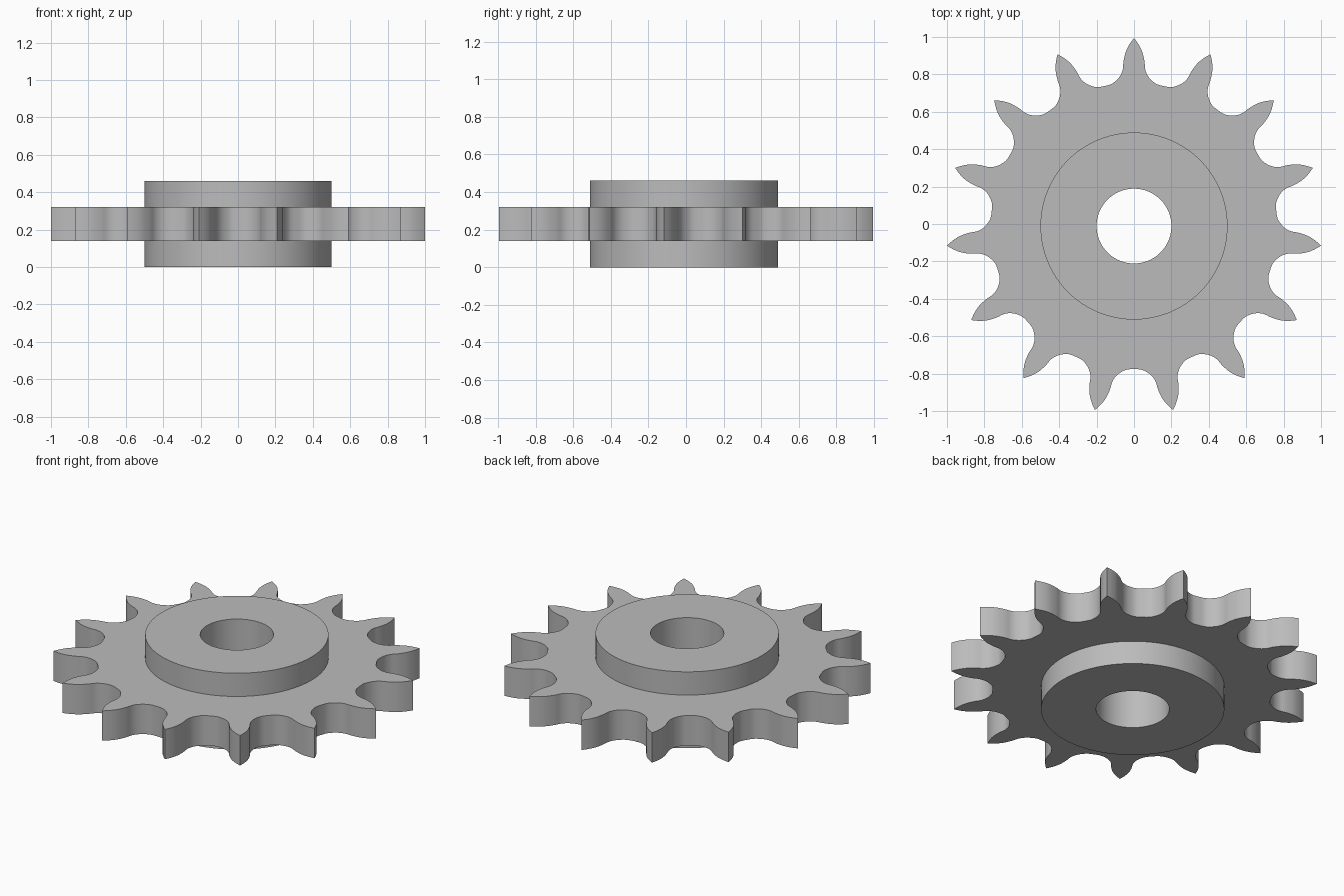
import bpy, bmesh
from math import radians, sin, cos, pi

cube = bpy.data.objects.get("Cube")
if cube:
    bpy.data.objects.remove(cube)

TEETH = 15
CENTRE_Y = -0.011
BORE, HUB = 0.2, 0.5
PLATE_LOW, PLATE_TOP, HEIGHT = 0.14, 0.32, 0.46
STEPS = 4

# Half a tooth, tip to valley: (degrees from the tooth axis, radius)
FLANK = [(0, 1.0055), (1.5, 0.970), (2.75, 0.931), (3.65, 0.882), (4.05, 0.842),
         (5.0, 0.812), (6.6, 0.788), (9.0, 0.769), (12.0, 0.765)]


def smooth_flank(points):
    """Catmull-Rom curve, sharp at the tip and mirrored at the valley."""
    tip, valley = points[0], points[-1]
    before = tuple(2 * a - b for a, b in zip(tip, points[1]))
    after = (2 * valley[0] - points[-2][0], points[-2][1])
    p = [before] + points + [after]
    out = []
    for i in range(1, len(p) - 2):
        for s in range(STEPS):
            t = s / STEPS
            out.append(tuple(
                b + 0.5 * t * (c - a + t * (2*a - 5*b + 4*c - d + t * (3*(b - c) + d - a)))
                for a, b, c, d in zip(p[i - 1], p[i], p[i + 1], p[i + 2])))
    return out + [valley]


# Whole toothed outline in polar form
half = smooth_flank(FLANK)
tooth = half + [(24 - a, r) for a, r in half[-2:0:-1]]
outline = [(pi / 2 + radians(a + k * 360 / TEETH), r)
           for k in range(TEETH) for a, r in tooth]

# Stacked rings from the bore, over the hub and teeth, and back (None = toothed)
RINGS = [(BORE, 0), (HUB, 0), (HUB, PLATE_LOW), (None, PLATE_LOW),
         (None, PLATE_TOP), (HUB, PLATE_TOP), (HUB, HEIGHT), (BORE, HEIGHT)]

bm = bmesh.new()
loops = [[bm.verts.new(((radius or r) * cos(a), (radius or r) * sin(a) + CENTRE_Y, z))
          for a, r in outline] for radius, z in RINGS]
count = len(outline)
for i, low in enumerate(loops):
    high = loops[(i + 1) % len(loops)]
    for j in range(count):
        n = (j + 1) % count
        bm.faces.new((low[j], low[n], high[n], high[j]))
bmesh.ops.recalc_face_normals(bm, faces=bm.faces)

mesh = bpy.data.meshes.new("sprocket_wheel")
bm.to_mesh(mesh)
bm.free()
wheel = bpy.data.objects.new("sprocket_wheel", mesh)
bpy.context.collection.objects.link(wheel)

# Plain grey metal
grey = bpy.data.materials.new("grey_metal")
grey.use_nodes = True
colour = (0.5, 0.5, 0.5, 1)
grey.diffuse_color = colour
grey.node_tree.nodes["Principled BSDF"].inputs["Base Color"].default_value = colour
mesh.materials.append(grey)

# Smooth walls with sharp rims and tooth tips
bpy.ops.object.select_all(action='DESELECT')
wheel.select_set(True)
bpy.context.view_layer.objects.active = wheel
bpy.ops.object.shade_smooth_by_angle(angle=radians(30))
